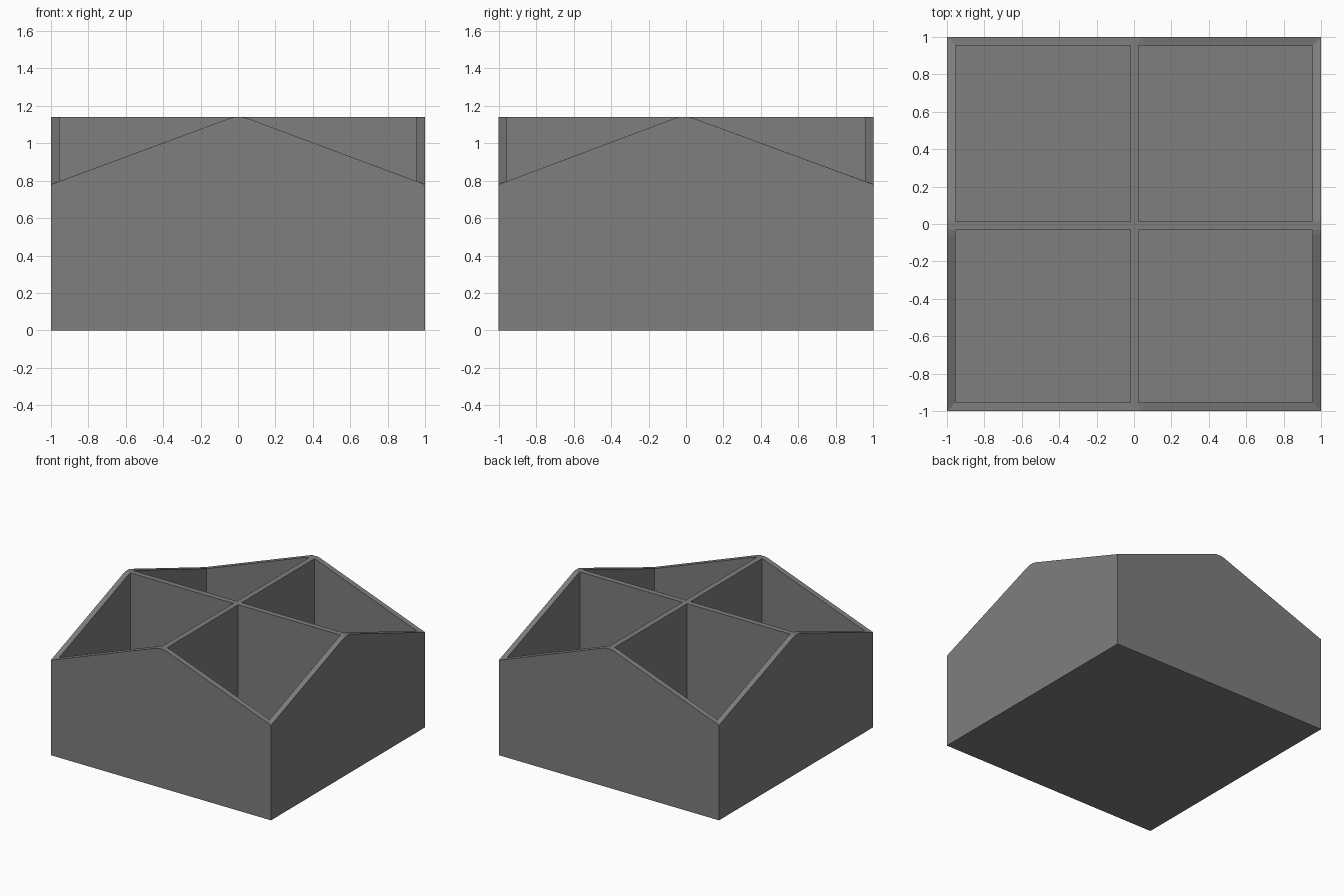
import bpy, bmesh

cube = bpy.data.objects.get("Cube")
if cube:
    bpy.data.objects.remove(cube, do_unlink=True)

OUTER, INNER = 1.0, 0.955
PEAK_Z, CORNER_Z, INNER_CORNER_Z = 1.14, 0.78, 0.797
FLOOR_Z = 0.045
CENTRE = (0.0025, -0.01)      # where the dividers cross
HALF = 0.0225                 # half divider thickness

grey = bpy.data.materials.new("matte_grey")
grey.use_nodes = True
colour = (0.21, 0.21, 0.21, 1)
grey.diffuse_color = colour
grey.node_tree.nodes["Principled BSDF"].inputs["Base Color"].default_value = colour


def finish(bm, name):
    bmesh.ops.recalc_face_normals(bm, faces=bm.faces)
    mesh = bpy.data.meshes.new(name)
    bm.to_mesh(mesh)
    bm.free()
    mesh.materials.append(grey)
    obj = bpy.data.objects.new(name, mesh)
    bpy.context.collection.objects.link(obj)
    return obj


def box(name, low, high):
    bm = bmesh.new()
    bmesh.ops.create_cube(bm, size=1)
    for v in bm.verts:
        for i in range(3):
            v.co[i] = high[i] if v.co[i] > 0 else low[i]
    return finish(bm, name)


def wall_outline(edge, corner_z, centre):
    """Gabled side profile with a softly rounded peak."""
    rim = [(-edge, corner_z), (centre - 0.05, PEAK_Z - 0.007),
           (centre - HALF, PEAK_Z), (centre + HALF, PEAK_Z),
           (centre + 0.05, PEAK_Z - 0.007), (edge, corner_z)]
    return rim + [(edge, 0), (-edge, 0)]


# Four mitred gabled walls welded into one ring
bm = bmesh.new()
for axis in (0, 1):
    for side in (-1, 1):
        loops = []
        for edge, corner_z in ((OUTER, CORNER_Z), (INNER, INNER_CORNER_Z)):
            loop = []
            for t, z in wall_outline(edge, corner_z, CENTRE[axis]):
                co = (t, side * edge, z) if axis == 0 else (side * edge, t, z)
                loop.append(bm.verts.new(co))
            bm.faces.new(loop)
            loops.append(loop)
        out, inn = loops
        # Sloped rim strips and the underside, leaving the mitred ends open
        for i in (0, 1, 2, 3, 4, 6):
            bm.faces.new((out[i], out[i + 1], inn[i + 1], inn[i]))
bmesh.ops.remove_doubles(bm, verts=bm.verts, dist=0.001)
finish(bm, "outer_walls")

# Floor plate inside the walls
box("floor", (-INNER, -INNER, 0), (INNER, INNER, FLOOR_Z))

# Crossed dividers
cx, cy = CENTRE
box("long_divider", (-INNER, cy - HALF, FLOOR_Z), (INNER, cy + HALF, PEAK_Z))
box("front_divider", (cx - HALF, -INNER, FLOOR_Z), (cx + HALF, cy - HALF, PEAK_Z))
box("back_divider", (cx - HALF, cy + HALF, FLOOR_Z), (cx + HALF, INNER, PEAK_Z))
